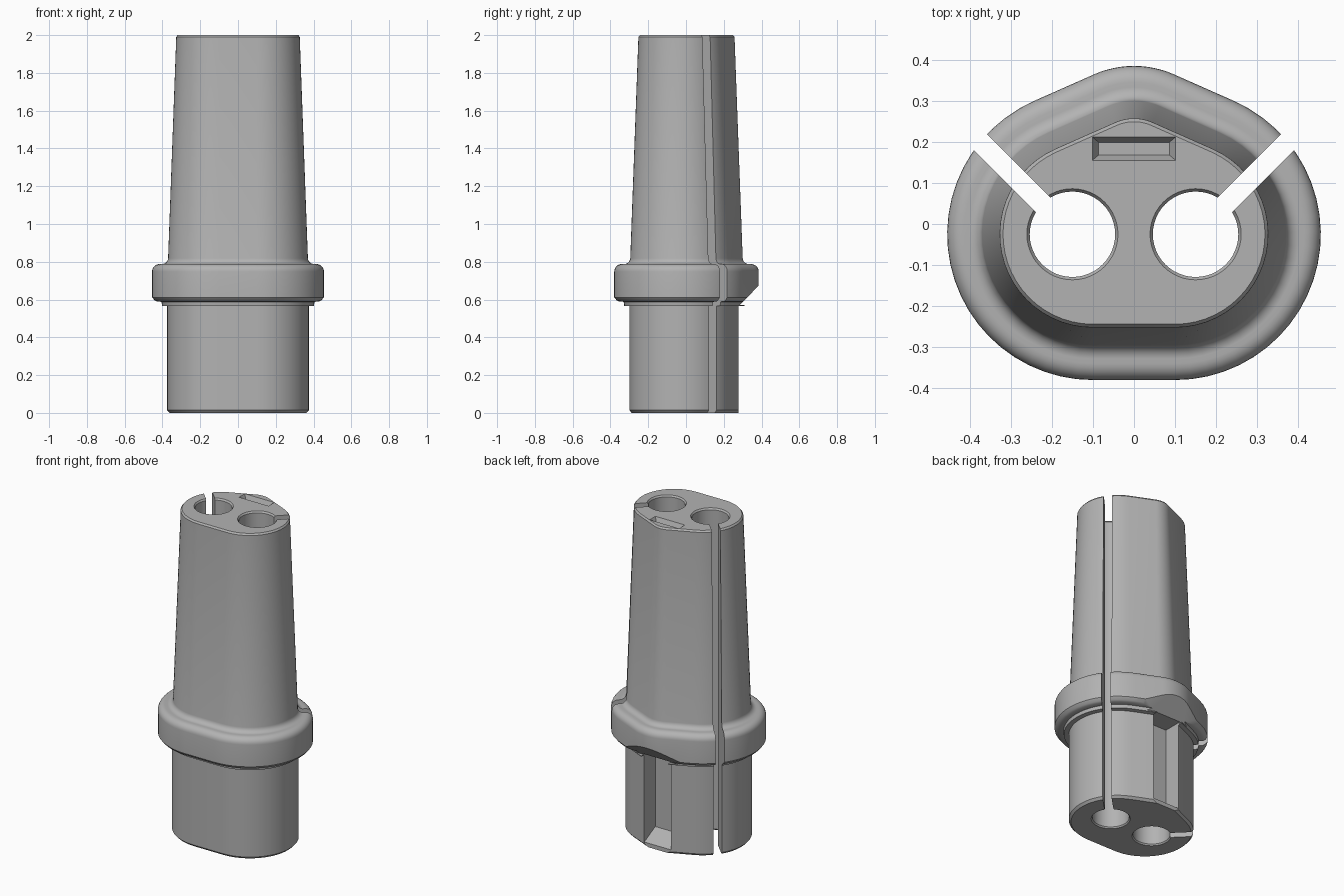
import bpy
import bmesh
from math import sin, cos, pi, radians
from mathutils import Matrix

if "Cube" in bpy.data.objects:
    bpy.data.objects.remove(bpy.data.objects["Cube"], do_unlink=True)

grey = bpy.data.materials.new("mid grey")
grey.use_nodes = True
colour = (0.45, 0.45, 0.45, 1)
grey.diffuse_color = colour
grey.node_tree.nodes["Principled BSDF"].inputs["Base Color"].default_value = colour


def arc(cx, cy, r, start, end, steps):
    return [(cx + r * cos(radians(start + (end - start) * i / steps)),
             cy + r * sin(radians(start + (end - start) * i / steps)))
            for i in range(steps + 1)]


def body_outline(r):
    """Two wide side arcs and a tighter arc at the back, joined by tangents."""
    tangent = 66.2
    half = arc(0.1, -0.025, r, -90, tangent, 24)
    back = arc(0, 0.145, r - 0.115, tangent, 180 - tangent, 12)
    return half + back + [(-x, y) for x, y in reversed(half)]


def loft(name, rings):
    """Solid through a stack of (outline, height) rings."""
    bm = bmesh.new()
    loops = [[bm.verts.new((x, y, z)) for x, y in pts] for pts, z in rings]
    for a, b in zip(loops, loops[1:]):
        for i in range(len(a)):
            j = (i + 1) % len(a)
            bm.faces.new((a[i], a[j], b[j], b[i]))
    bm.faces.new(loops[0])
    bm.faces.new(loops[-1])
    bmesh.ops.recalc_face_normals(bm, faces=bm.faces)
    mesh = bpy.data.meshes.new(name)
    bm.to_mesh(mesh)
    bm.free()
    obj = bpy.data.objects.new(name, mesh)
    mesh.materials.append(grey)
    bpy.context.collection.objects.link(obj)
    return obj


def rect(w, y0, y1):
    return [(-w, y0), (w, y0), (w, y1), (-w, y1)]


def side_prism(name, yz, half_width):
    """Profile in y and z, extruded along x."""
    obj = loft(name, [(yz, -half_width), (yz, half_width)])
    obj.data.transform(Matrix(((0, 0, 1, 0), (1, 0, 0, 0), (0, 1, 0, 0), (0, 0, 0, 1))))
    return obj


# Tapered body with collar: offset radius and height
profile = [(0.262, 0), (0.275, 0.014), (0.275, 0.565), (0.302, 0.567),
           (0.305, 0.588), (0.33, 0.59), (0.342, 0.596), (0.355, 0.612)]
profile += [(0.315 + x, 0.748 + y) for x, y in arc(0, 0, 0.04, 0, 90, 6)]
profile += [(0.303, 0.788)]
profile += [(0.303 + x, 0.821 + y) for x, y in arc(0, 0, 0.033, 260, 185, 5)]
profile += [(0.227, 1.99), (0.219, 2)]
body = loft("connector_body", [(body_outline(r), z) for r, z in profile])

# Cutters for the bores, slots, recess, collar relief and top pocket
cutters = []
for side, label in ((1, "left"), (-1, "right")):
    bore = [(0.118, -0.01), (0.104, 0.008), (0.104, 1.99), (0.118, 2.01)]
    cutters.append(loft(label + "_bore_cutter",
                        [(arc(side * 0.15, -0.025, r, 0, 352.5, 47), z) for r, z in bore]))
    slot = rect(0.025, 0.06, 0.7)
    cutter = loft(label + "_slot_cutter", [(slot, -0.1), (slot, 2.1)])
    cutter.data.transform(Matrix.Translation((side * 0.15, -0.025, 0))
                          @ Matrix.Rotation(-side * pi / 4, 4, "Z"))
    cutters.append(cutter)

cutters.append(side_prism("back_recess_cutter", [
    (0.17, 0.08), (0.17, 0.58), (0.45, 0.58), (0.45, -0.05), (0.278, -0.05), (0.278, 0.025)], 0.092))
cutters.append(side_prism("collar_relief_cutter", [
    (0.285, 0.572), (0.5, 0.79), (0.5, 0.572)], 0.6))
cutters.append(loft("top_pocket_cutter", [
    (rect(0.086, 0.168, 0.199), 1.97), (rect(0.104, 0.153, 0.214), 2.005)]))

bpy.context.view_layer.objects.active = body
for cutter in cutters:
    cutter.hide_render = True
    mod = body.modifiers.new(cutter.name, "BOOLEAN")
    mod.operation = "DIFFERENCE"
    mod.solver = "EXACT"
    mod.object = cutter
    bpy.ops.object.modifier_apply(modifier=mod.name)
    bpy.data.objects.remove(cutter, do_unlink=True)

# Smooth curved faces, keep edges sharp
bpy.ops.object.select_all(action="DESELECT")
body.select_set(True)
bpy.ops.object.shade_smooth_by_angle(angle=radians(28))
